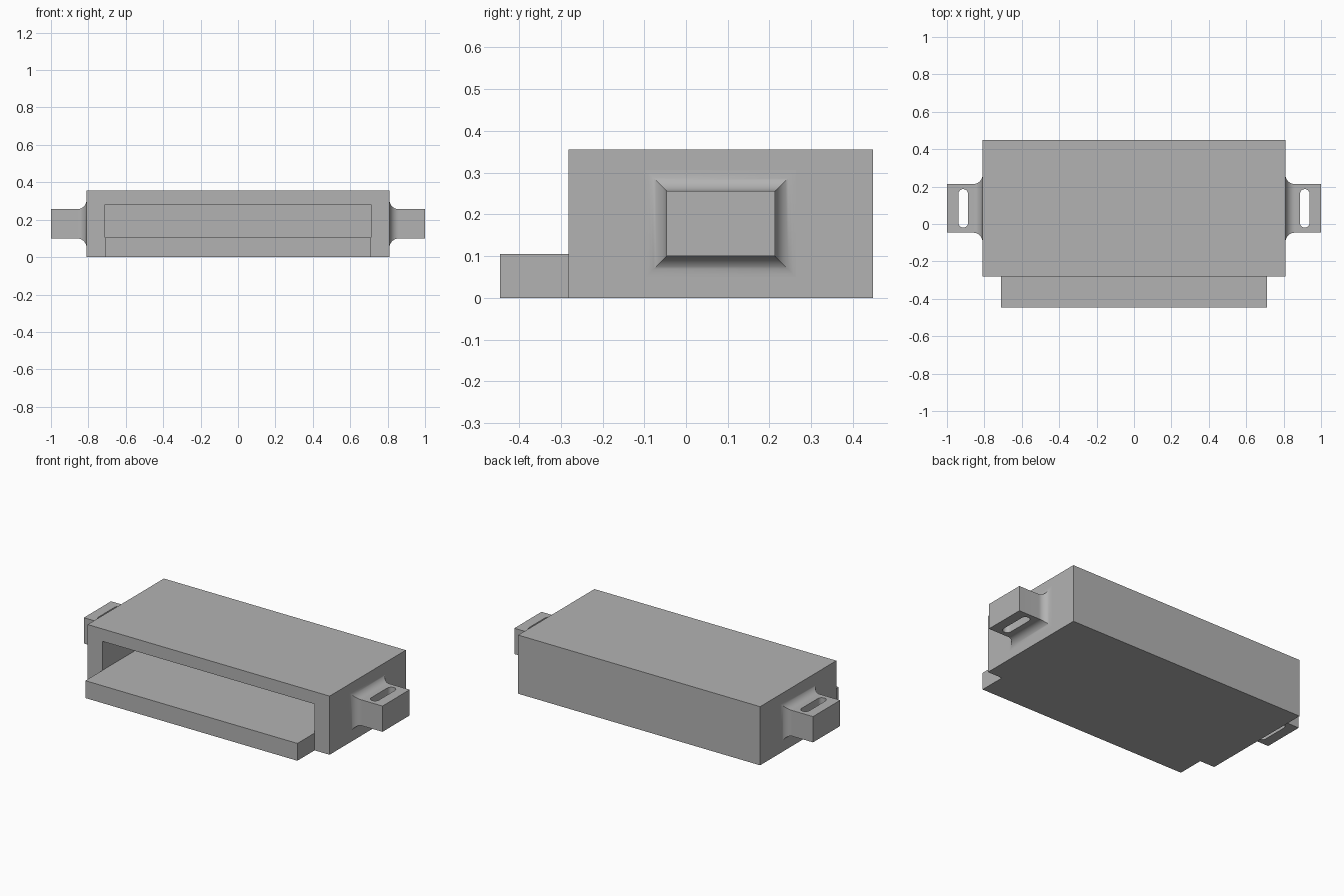
import bpy, bmesh
from math import sin, cos, pi, radians

cube = bpy.data.objects.get("Cube")
if cube:
    bpy.data.objects.remove(cube, do_unlink=True)

grey = bpy.data.materials.new("plain_grey")
grey.use_nodes = True
colour = (0.45, 0.45, 0.45, 1)
grey.diffuse_color = colour
grey.node_tree.nodes["Principled BSDF"].inputs["Base Color"].default_value = colour


def finish(name, bm):
    bmesh.ops.recalc_face_normals(bm, faces=bm.faces)
    mesh = bpy.data.meshes.new(name)
    bm.to_mesh(mesh)
    bm.free()
    mesh.materials.append(grey)
    obj = bpy.data.objects.new(name, mesh)
    bpy.context.collection.objects.link(obj)
    return obj


def loft(name, rings):
    """Closed solid through a list of equal-length point loops."""
    bm = bmesh.new()
    loops = [[bm.verts.new(p) for p in ring] for ring in rings]
    n = len(loops[0])
    for a, b in zip(loops, loops[1:]):
        for i in range(n):
            j = (i + 1) % n
            bm.faces.new((a[i], a[j], b[j], b[i]))
    bm.faces.new(loops[0])
    bm.faces.new(loops[-1])
    return finish(name, bm)


def prism(name, outline, z0, z1):
    return loft(name, [[(x, y, z) for x, y in outline] for z in (z0, z1)])


def box(name, hx, y0, y1, z0, z1):
    return prism(name, [(-hx, y0), (hx, y0), (hx, y1), (-hx, y1)], z0, z1)


def cut(obj, cutter):
    cutter.hide_render = True
    mod = obj.modifiers.new("cut", 'BOOLEAN')
    mod.operation = 'DIFFERENCE'
    mod.solver = 'EXACT'
    mod.object = cutter
    activate(obj)
    bpy.ops.object.modifier_apply(modifier=mod.name)
    bpy.data.objects.remove(cutter, do_unlink=True)


def activate(obj):
    bpy.ops.object.select_all(action='DESELECT')
    obj.select_set(True)
    bpy.context.view_layer.objects.active = obj


# Main dimensions
SIDE, MOUTH = 0.81, 0.71
LIP, FRONT, BACK = -0.446, -0.281, 0.448
FLOOR, CEILING, TOP = 0.105, 0.28, 0.355

# Housing with projecting front lip, hollowed from the front
half = [(MOUTH, LIP), (MOUTH, FRONT), (SIDE, FRONT), (SIDE, BACK)]
outline = half + [(-x, y) for x, y in reversed(half)]
housing = prism("housing", outline, 0, TOP)
cut(housing, box("front_cutter", 1, -0.6, FRONT, FLOOR, 0.5))
cut(housing, box("cavity_cutter", MOUTH, -0.6, 0.35, FLOOR, CEILING))

# Side mounting ears: flared root, square end, rounded slot
CY, CZ, HY, HZ, R = 0.0835, 0.178, 0.13, 0.078, 0.05
SLOT_X, SLOT_R, SLOT_HALF = 0.913, 0.026, 0.077
STEPS = 12
for side, name in ((1, "left_ear"), (-1, "right_ear")):
    stations = []
    for i in range(STEPS + 1):
        t = pi / 2 * i / STEPS
        stations.append((SIDE + R - R * cos(t), R - R * sin(t)))
    stations.append((1, 0))
    rings = [[(side * x, CY + sy * (HY + f), CZ + sz * (HZ + f))
              for sy, sz in ((-1, -1), (1, -1), (1, 1), (-1, 1))]
             for x, f in stations]
    ear = loft(name, rings)
    slot = []
    for end, start in ((1, 0), (-1, pi)):
        for i in range(STEPS + 1):
            t = start + pi * i / STEPS
            slot.append((side * SLOT_X + SLOT_R * cos(t),
                         CY + end * SLOT_HALF + SLOT_R * sin(t)))
    cut(ear, prism("slot_cutter", slot, -0.1, 0.5))
    activate(ear)
    bpy.ops.object.shade_smooth_by_angle(angle=radians(30))
